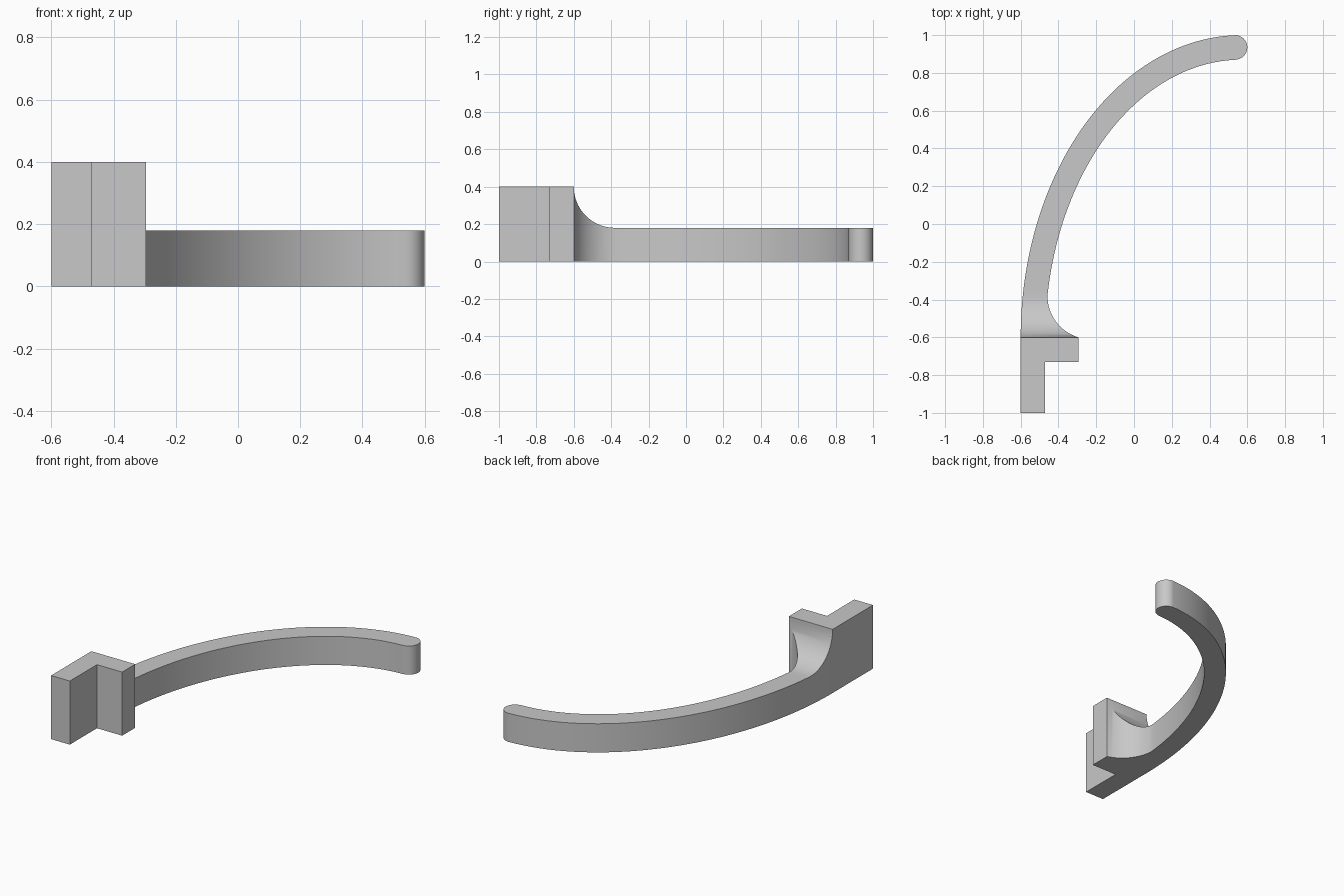
import bpy, bmesh
from math import sin, cos, asin, acos, pi, sqrt, radians

cube = bpy.data.objects.get("Cube")
if cube:
    bpy.data.objects.remove(cube)

grey = bpy.data.materials.new("plain grey")
grey.use_nodes = True
colour = (0.58, 0.58, 0.58, 1)
grey.diffuse_color = colour
grey.node_tree.nodes["Principled BSDF"].inputs["Base Color"].default_value = colour


def add_object(name, bm):
    bmesh.ops.remove_doubles(bm, verts=bm.verts, dist=0.0001)
    bmesh.ops.recalc_face_normals(bm, faces=bm.faces)
    mesh = bpy.data.meshes.new(name)
    bm.to_mesh(mesh)
    bm.free()
    mesh.materials.append(grey)
    obj = bpy.data.objects.new(name, mesh)
    bpy.context.collection.objects.link(obj)
    return obj


LEFT, JOIN, TALL, LOW = -0.6, -0.6, 0.4, 0.18   # shared bracket and arm limits
WIDE = -0.295                                   # inner side of the bracket foot
THICK = 0.13

# L-shaped bracket: an extruded outline
bm = bmesh.new()
outline = [(LEFT, -1), (LEFT + THICK, -1), (LEFT + THICK, JOIN - THICK),
           (WIDE, JOIN - THICK), (WIDE, JOIN), (LEFT, JOIN)]
base = bm.faces.new([bm.verts.new((x, y, 0)) for x, y in outline])
new = bmesh.ops.extrude_face_region(bm, geom=[base])["geom"]
bmesh.ops.translate(bm, vec=(0, 0, TALL),
                    verts=[v for v in new if isinstance(v, bmesh.types.BMVert)])
add_object("bracket", bm)

# Curved arm: stations of (outer point, inner point, top height)
CX = 0.57
outer_a, outer_b = CX - LEFT, 1 - JOIN
inner_a, inner_b = outer_a - THICK, outer_b - THICK
FILLET = TALL - LOW
fillet_end = JOIN + FILLET
stations = []


def ellipse_x(a, b, y):
    return CX - a * sqrt(1 - ((y - JOIN) / b) ** 2)


# Root, flared by a fillet both inwards and upwards
inner_start = ellipse_x(inner_a, inner_b, fillet_end)
w = WIDE - inner_start
flare = (w * w + FILLET * FILLET) / (2 * w)
N = 20
for i in range(N):
    t = i / N * pi / 2
    drop = FILLET * cos(t)
    y = fillet_end - drop
    inner_x = inner_start + flare - sqrt(flare ** 2 - drop ** 2)
    stations.append(((ellipse_x(outer_a, outer_b, y), y), (inner_x, y),
                     TALL - FILLET * sin(t)))

# Sweep along two concentric quarter ellipses
TIP_X, TIP_R = 0.535, THICK / 2


def sweep_point(a, b, t):
    start = asin(FILLET / b)
    end = acos((CX - TIP_X) / a)
    ang = start + (end - start) * t
    return CX - a * cos(ang), JOIN + b * sin(ang)


M = 56
for i in range(M + 1):
    stations.append((sweep_point(outer_a, outer_b, i / M),
                     sweep_point(inner_a, inner_b, i / M), LOW))

# Rounded tip
for i in range(1, 13):
    t = i / 12 * pi / 2
    x, h = TIP_X + TIP_R * sin(t), TIP_R * cos(t)
    stations.append(((x, 1 - TIP_R + h), (x, 1 - TIP_R - h), LOW))

bm = bmesh.new()
rings = [[bm.verts.new((*p, z)) for p, z in
          ((o, 0), (n, 0), (n, top), (o, top))] for o, n, top in stations]
for r, s in zip(rings, rings[1:]):
    for k in range(4):
        j = (k + 1) % 4
        bm.faces.new((r[k], r[j], s[j], s[k]))
arm = add_object("curved_arm", bm)

bpy.ops.object.select_all(action='DESELECT')
arm.select_set(True)
bpy.context.view_layer.objects.active = arm
bpy.ops.object.shade_smooth_by_angle(angle=radians(30))
